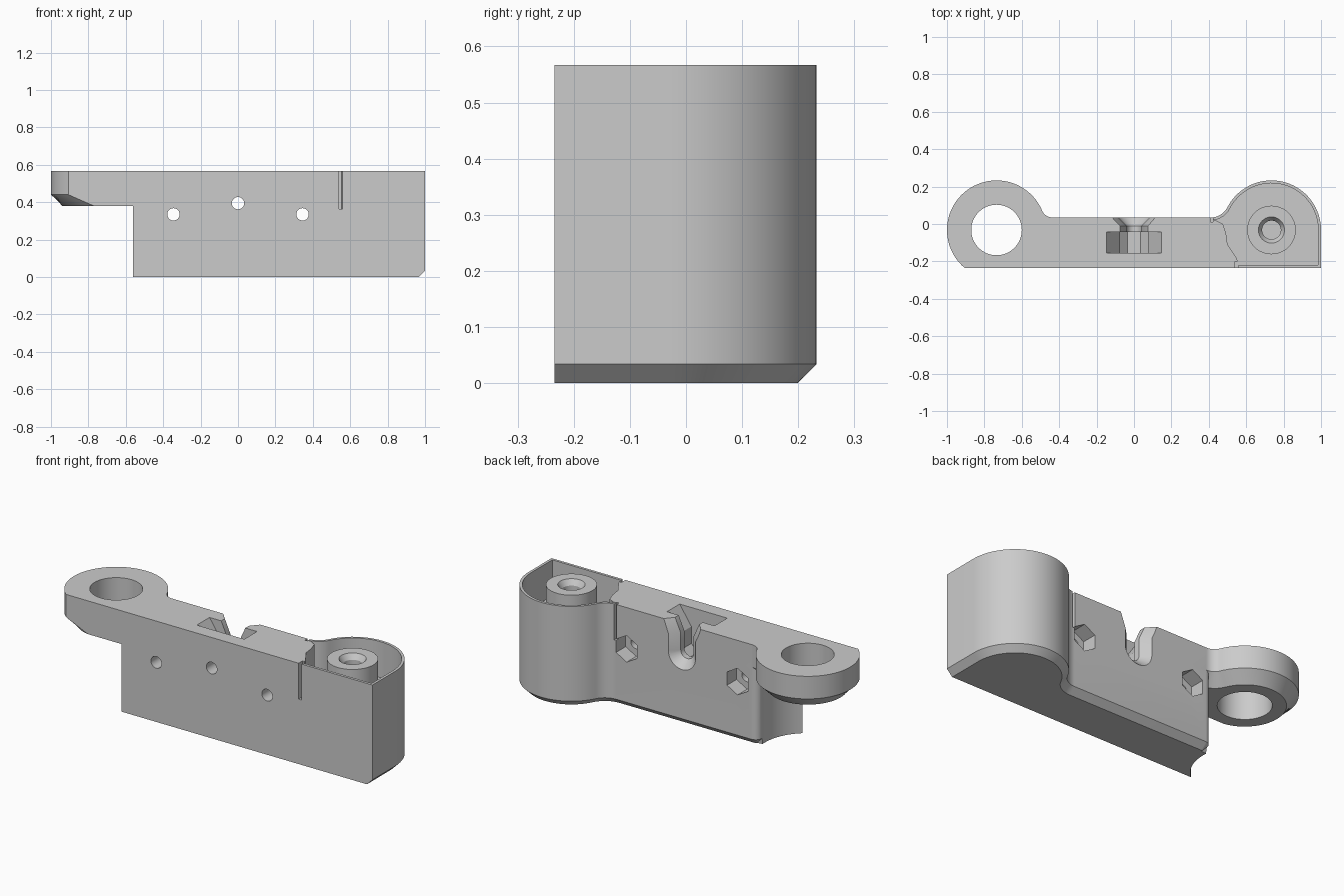
import bpy, bmesh
from math import sin, cos, asin, atan2, sqrt, pi, radians

if "Cube" in bpy.data.objects:
    bpy.data.objects.remove(bpy.data.objects["Cube"])

# Main dimensions
TOP, FLOOR, PLATE_Z = 0.567, 0.365, 0.38
FRONT, BACK = -0.234, 0.035
CX, CY, R = 0.735, -0.032, 0.265
BORE_Z = 0.395


def arc(cx, cy, r, a, b, n):
    return [(cx + r * cos(a + (b - a) * i / n), cy + r * sin(a + (b - a) * i / n))
            for i in range(n + 1)]


def circle(cx, cy, r, n=48, start=0.0):
    return arc(cx, cy, r, start, start + 2 * pi, n)[:-1]


def loft(name, sections, axis="z"):
    """Closed solid through 2D sections placed at levels along an axis."""
    bm = bmesh.new()
    rings = []
    for pts, level in sections:
        rings.append([bm.verts.new((u, v, level) if axis == "z" else (u, level, v))
                      for u, v in pts])
    n = len(rings[0])
    for low, high in zip(rings, rings[1:]):
        for i in range(n):
            j = (i + 1) % n
            bm.faces.new((low[i], low[j], high[j], high[i]))
    bm.faces.new(rings[0][::-1])
    bm.faces.new(rings[-1])
    bmesh.ops.recalc_face_normals(bm, faces=bm.faces)
    mesh = bpy.data.meshes.new(name)
    bm.to_mesh(mesh)
    bm.free()
    obj = bpy.data.objects.new(name, mesh)
    bpy.context.collection.objects.link(obj)
    return obj


def prism(name, pts, low, high, axis="z"):
    return loft(name, [(pts, low), (pts, high)], axis)


def combine(target, tool, operation="DIFFERENCE"):
    mod = target.modifiers.new("join", "BOOLEAN")
    mod.operation, mod.solver, mod.object = operation, "EXACT", tool
    bpy.context.view_layer.objects.active = target
    bpy.ops.object.modifier_apply(modifier=mod.name)
    bpy.data.objects.remove(tool)


def rect(x0, x1, y0, y1):
    return [(x0, y0), (x1, y0), (x1, y1), (x0, y1)]


def fillet_centre(side, f):
    """Centre of the fillet joining a round end to the straight back."""
    dy = BACK + f - CY
    return side * (CX - sqrt((R + f) ** 2 - dy ** 2)), BACK + f


def round_end(d):
    """Right round end and its fillet, inset by d."""
    fx, fy = fillet_centre(1, 0.1)
    a = atan2(fy - CY, fx - CX)
    return arc(CX, CY, R - d, 0, a, 40) + arc(fx, fy, 0.1 + d, a - pi, -pi / 2, 14)


def body_outline(d):
    clear = R + 0.002
    end = asin((FRONT - CY) / clear)
    return ([(CX + R - d, FRONT)] + round_end(d)
            + arc(-0.43, BACK - 0.04, 0.04 - d, pi / 2, pi, 8)
            + arc(-CX, CY, clear, 0.08, end, 16))


def plate_outline(d):
    fx, fy = fillet_centre(-1, 0.06)
    a = atan2(fy - CY, fx + CX)
    end = pi + asin((CY - FRONT) / (R - d))
    return ([(-0.3, FRONT), (-0.3, BACK - d)]
            + arc(fx, fy, 0.06 + d, 1.5 * pi, a + pi, 10)
            + arc(-CX, CY, R - d, a, end, 48))


# Body with chamfered underside, and the overhanging eye plate
body = loft("bracket_body", [(body_outline(0.034), 0), (body_outline(0), 0.034),
                             (body_outline(0), TOP)])
plate = loft("eye_plate", [(plate_outline(0.06), PLATE_Z), (plate_outline(0), PLATE_Z + 0.06),
                           (plate_outline(0), TOP)])
combine(body, plate, "UNION")
combine(body, prism("eye_hole", circle(-CX, CY, 0.135, 64), 0.2, 0.8))

# Thin-walled cup with its curved inner wall and two slits
inner_wall = [(0.44, 0.018), (0.475, 0.0), (0.492, -0.05), (0.5, -0.11),
              (0.53, -0.155), (0.55, -0.185), (0.558, -0.219)]
cup = [(CX + R - 0.015, -0.219)] + round_end(0.015) + inner_wall
combine(body, prism("cup_pocket", cup, FLOOR, 0.8))
combine(body, prism("front_slit", rect(0.541, 0.559, -0.3, -0.2), FLOOR, 0.8))
combine(body, prism("back_slit", rect(0.408, 0.422, 0.012, 0.1), FLOOR, 0.8))

# Boss with a countersunk blind hole
combine(body, prism("boss", circle(CX, CY, 0.13), FLOOR - 0.05, TOP), "UNION")
combine(body, loft("boss_hole", [(circle(CX, CY, 0.05), 0.3), (circle(CX, CY, 0.05), TOP - 0.03),
                                 (circle(CX, CY, 0.09), TOP + 0.03)]))

# Cross bores with hexagonal nut recesses at the back
for x in (-0.345, 0.345):
    combine(body, prism("side_bore", circle(x, 0.335, 0.033, 32), -0.4, 0.3, "y"))
    combine(body, prism("nut_recess", circle(x, 0.335, 0.075, 6, pi / 2), -0.05, 0.2, "y"))
combine(body, prism("middle_bore", circle(0, BORE_Z, 0.033, 32), -0.4, 0.3, "y"))

# Central nut trap, open at the top
half = [(0.16, 0.585), (0.075, 0.46), (0.075, 0.365), (0.035, 0.325)]
trap = half + [(-x, z) for x, z in reversed(half)]
combine(body, prism("nut_trap", trap, -0.155, -0.042, "y"))


def channel(top, mid):
    return ([(-top, 0.6), (-mid, 0.49)] + arc(0, BORE_Z, mid, pi, 2 * pi, 16)
            + [(mid, 0.49), (top, 0.6)])


# Flared screw channel from the trap to the back
combine(body, loft("screw_channel", [(channel(0.09, 0.04), -0.06), (channel(0.09, 0.04), -0.01),
                                     (channel(0.15, 0.11), 0.06)], "y"))

# Plain grey finish
grey = bpy.data.materials.new("plain_grey")
grey.use_nodes = True
colour = (0.6, 0.6, 0.6, 1)
grey.diffuse_color = colour
grey.node_tree.nodes["Principled BSDF"].inputs["Base Color"].default_value = colour
body.data.materials.clear()
body.data.materials.append(grey)
for face in body.data.polygons:
    face.material_index = 0

bpy.ops.object.select_all(action="DESELECT")
body.select_set(True)
bpy.context.view_layer.objects.active = body
bpy.ops.object.shade_smooth_by_angle(angle=radians(25))
